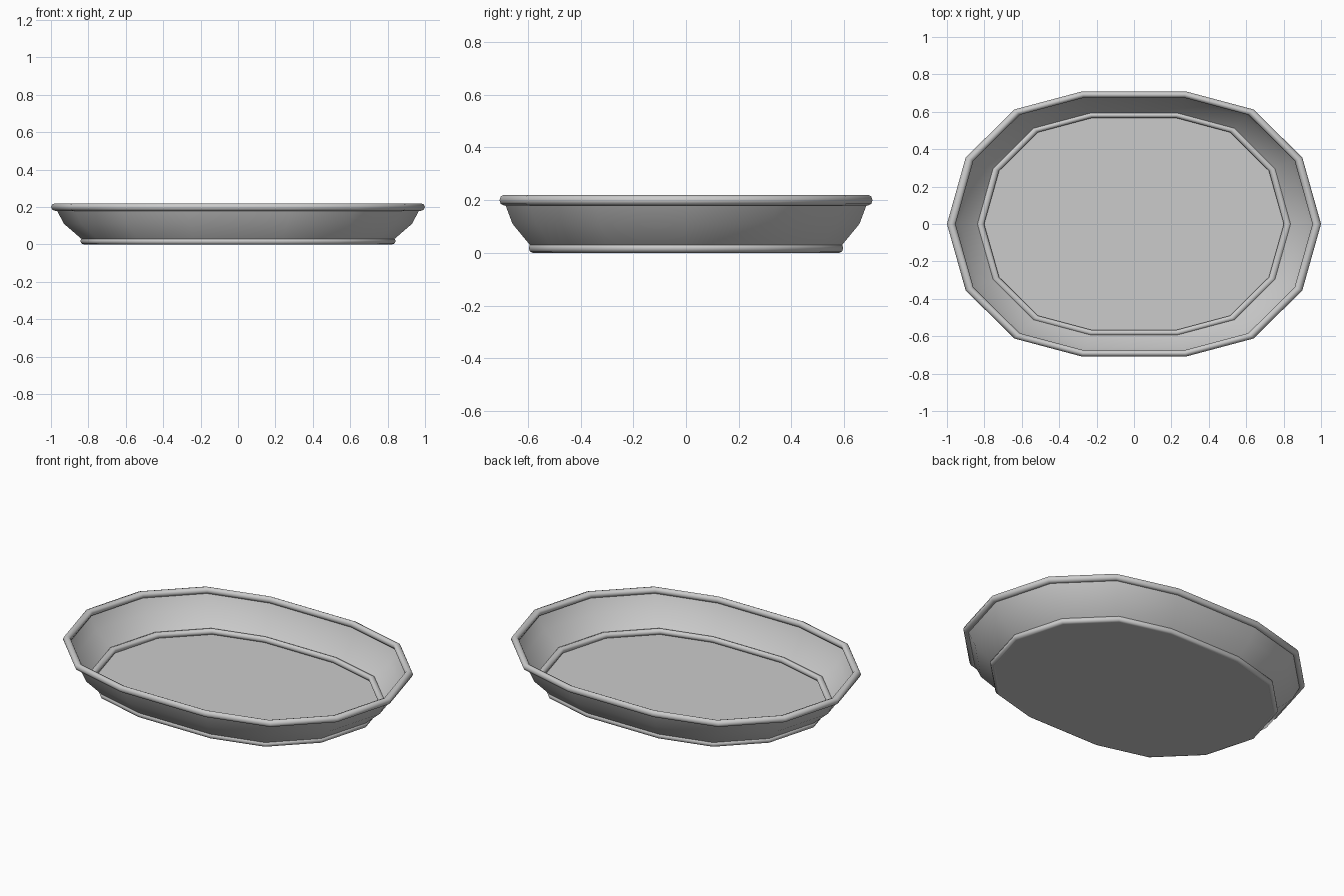
import bpy
import bmesh
from math import cos, sin, pi, radians

cube = bpy.data.objects.get("Cube")
if cube:
    bpy.data.objects.remove(cube, do_unlink=True)

grey = bpy.data.materials.new("plain grey")
grey.use_nodes = True
colour = (0.6, 0.6, 0.6, 1)
grey.diffuse_color = colour
grey.node_tree.nodes["Principled BSDF"].inputs["Base Color"].default_value = colour

# Fourteen-sided oval outline, mirrored from one quarter
quarter = [(1, 0), (0.9, 0.355), (0.64, 0.612), (0.28, 0.708)]
half = quarter + [(-x, y) for x, y in reversed(quarter)]
outline = half + [(x, -y) for x, y in reversed(half[1:-1])]


def ring(bm, scale, z):
    return [bm.verts.new((x * scale, y * scale, z)) for x, y in outline]


def finish(name, bm, smooth_angle):
    bmesh.ops.recalc_face_normals(bm, faces=bm.faces)
    mesh = bpy.data.meshes.new(name)
    bm.to_mesh(mesh)
    bm.free()
    mesh.materials.append(grey)
    obj = bpy.data.objects.new(name, mesh)
    bpy.context.collection.objects.link(obj)
    bpy.ops.object.select_all(action="DESELECT")
    obj.select_set(True)
    bpy.context.view_layer.objects.active = obj
    bpy.ops.object.shade_smooth_by_angle(angle=radians(smooth_angle))
    return obj


def loft(name, profile, closed=False):
    """Sweep a (scale, height) profile around the oval outline."""
    bm = bmesh.new()
    rings = [ring(bm, s, z) for s, z in profile]
    pairs = list(zip(rings, rings[1:]))
    if closed:
        pairs.append((rings[-1], rings[0]))
    n = len(outline)
    for a, b in pairs:
        for i in range(n):
            j = (i + 1) % n
            bm.faces.new((a[i], a[j], b[j], b[i]))
    return finish(name, bm, 65)


def bead(name, scale, z, width, height, sides=8):
    angles = [2 * pi * k / sides for k in range(sides)]
    profile = [(scale + width * cos(a), z + height * sin(a)) for a in angles]
    return loft(name, profile, closed=True)


# Flared side wall, a single sheet running from foot to rim
loft("side_wall", [(0.823, 0.018), (0.93, 0.11), (0.978, 0.2)])

# Rounded beads around the rim and the foot
bead("rim_bead", 0.977, 0.2, 0.023, 0.02)
bead("foot_bead", 0.822, 0.018, 0.021, 0.018)

# Flat floor
bm = bmesh.new()
bm.faces.new(ring(bm, 0.822, 0.002))
finish("floor", bm, 30)
